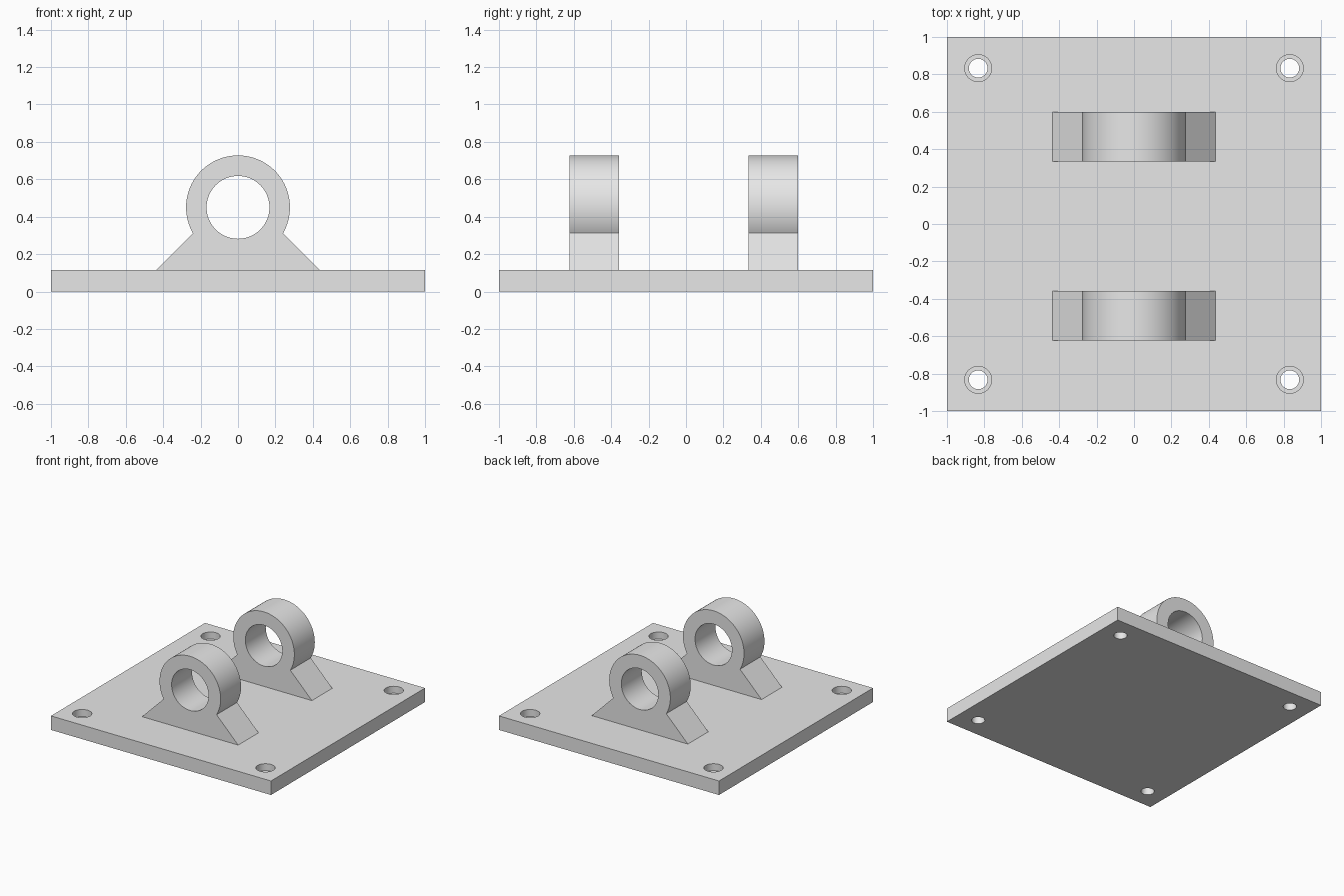
import bpy, bmesh
from math import sin, cos, pi, radians, atan2, hypot

cube = bpy.data.objects.get("Cube")
if cube:
    bpy.data.objects.remove(cube, do_unlink=True)

grey = bpy.data.materials.new("light_grey")
grey.use_nodes = True
grey.diffuse_color = (0.8, 0.8, 0.8, 1)
grey.node_tree.nodes["Principled BSDF"].inputs["Base Color"].default_value = (0.8, 0.8, 0.8, 1)

PLATE_TOP = 0.115
SEG = 64


def finish(bm, name):
    bmesh.ops.recalc_face_normals(bm, faces=bm.faces)
    mesh = bpy.data.meshes.new(name)
    bm.to_mesh(mesh)
    bm.free()
    mesh.materials.append(grey)
    obj = bpy.data.objects.new(name, mesh)
    bpy.context.collection.objects.link(obj)
    return obj


def activate(obj):
    bpy.ops.object.select_all(action="DESELECT")
    obj.select_set(True)
    bpy.context.view_layer.objects.active = obj


def arc(radius, start, end, steps, centre_z):
    angles = [start + (end - start) * i / steps for i in range(steps + 1)]
    return [(radius * cos(a), centre_z + radius * sin(a)) for a in angles]


def extrude_profile(name, loops, y0, y1):
    """Fill closed x/z loops (later ones are holes) and extrude them along y."""
    bm = bmesh.new()
    for loop in loops:
        verts = [bm.verts.new((x, y0, z)) for x, z in loop]
        for a, b in zip(verts, verts[1:] + verts[:1]):
            bm.edges.new((a, b))
    bmesh.ops.triangle_fill(bm, use_beauty=True, edges=bm.edges[:])
    result = bmesh.ops.extrude_face_region(bm, geom=bm.faces[:], use_keep_orig=True)
    moved = [v for v in result["geom"] if isinstance(v, bmesh.types.BMVert)]
    bmesh.ops.translate(bm, verts=moved, vec=(0, y1 - y0, 0))
    return finish(bm, name)


# Base plate
bm = bmesh.new()
bmesh.ops.create_cube(bm, size=1)
bmesh.ops.scale(bm, verts=bm.verts, vec=(2, 2, PLATE_TOP))
bmesh.ops.translate(bm, verts=bm.verts, vec=(0, 0, PLATE_TOP / 2))
plate = finish(bm, "base_plate")

# Counterbored screw holes in the four corners
bm = bmesh.new()
steps = [(0.05, -0.05), (0.05, 0.058), (0.072, 0.058), (0.072, 0.2)]
for sx in (-1, 1):
    for sy in (-1, 1):
        rings = [[bm.verts.new((sx * 0.833 + r * cos(2 * pi * i / SEG),
                                sy * 0.833 + r * sin(2 * pi * i / SEG), z))
                  for i in range(SEG)] for r, z in steps]
        for low, high in zip(rings, rings[1:]):
            for i in range(SEG):
                j = (i + 1) % SEG
                bm.faces.new((low[i], low[j], high[j], high[i]))
        bm.faces.new(rings[0])
        bm.faces.new(rings[-1])
cutter = finish(bm, "hole_cutter")
cutter.hide_render = True

cut = plate.modifiers.new("screw_holes", "BOOLEAN")
cut.operation = "DIFFERENCE"
cut.solver = "EXACT"
cut.object = cutter
activate(plate)
bpy.ops.object.modifier_apply(modifier=cut.name)
bpy.data.objects.remove(cutter, do_unlink=True)

# Two bearing lugs: a ring on a flared foot
CENTRE_Z, NECK_X, NECK_Z, FOOT_X = 0.45, 0.241, 0.312, 0.437
start = atan2(NECK_Z - CENTRE_Z, NECK_X)
outer = arc(hypot(NECK_X, NECK_Z - CENTRE_Z), start, pi - start, SEG, CENTRE_Z)
outer += [(-FOOT_X, PLATE_TOP), (FOOT_X, PLATE_TOP)]
bore = arc(0.168, 0, 2 * pi, SEG, CENTRE_Z)[:-1]
lugs = [extrude_profile("front_lug", (outer, bore), -0.622, -0.357),
        extrude_profile("back_lug", (outer, bore), 0.335, 0.6)]

# Smooth round surfaces, crisp edges
for obj in [plate] + lugs:
    activate(obj)
    bpy.ops.object.shade_smooth_by_angle(angle=radians(30))
